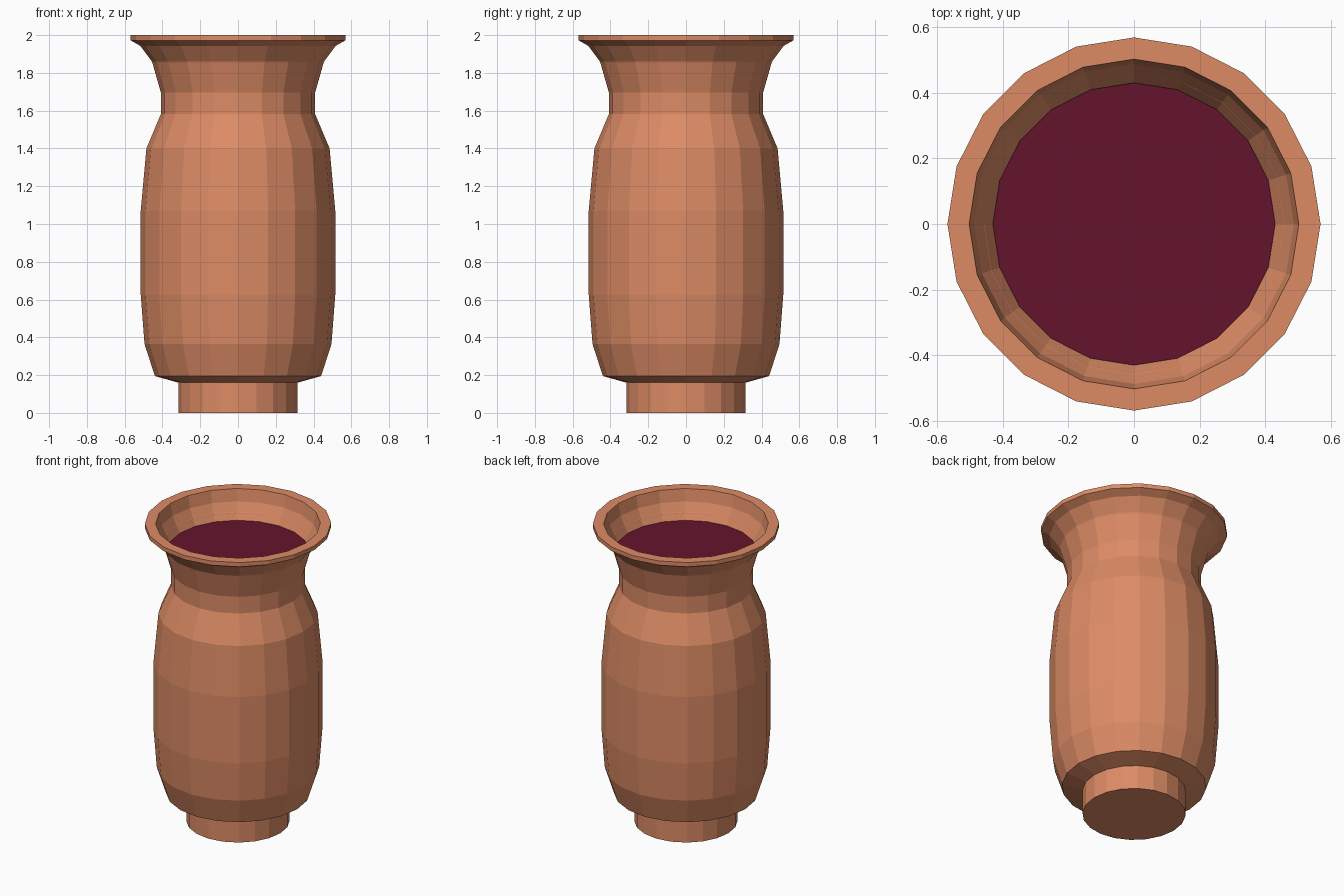
import bpy, bmesh
from math import sin, cos, tau

if "Cube" in bpy.data.objects:
    bpy.data.objects.remove(bpy.data.objects["Cube"])

SIDES = 20


def material(name, rgb):
    m = bpy.data.materials.new(name)
    m.diffuse_color = (*rgb, 1)
    m.use_nodes = True
    m.node_tree.nodes["Principled BSDF"].inputs["Base Color"].default_value = m.diffuse_color
    return m


def lathe(name, profile, mat):
    """Revolve (radius, z) points about z; radius 0 makes a pole-free cap."""
    bm = bmesh.new()
    rings = [[bm.verts.new((r * cos(tau * i / SIDES), r * sin(tau * i / SIDES), z))
              for i in range(SIDES)] for r, z in profile]
    for a, b in zip(rings, rings[1:]):
        for i in range(SIDES):
            j = (i + 1) % SIDES
            bm.faces.new((a[i], a[j], b[j], b[i]))
    bm.faces.new(rings[0][::-1])
    if len(rings) > 1:
        bm.faces.new(rings[-1])
    else:
        bm.faces[:] [0].normal_flip()
    me = bpy.data.meshes.new(name)
    bm.to_mesh(me)
    bm.free()
    me.materials.append(mat)
    ob = bpy.data.objects.new(name, me)
    bpy.context.collection.objects.link(ob)
    return ob


clay = material("clay", (0.72, 0.26, 0.13))
wine = material("wine", (0.13, 0.007, 0.026))

# Vessel: foot, belly, neck, flared lip, then down the inside to the liquid
lathe("vase", [
    (0.315, 0), (0.315, 0.16), (0.44, 0.195), (0.495, 0.365), (0.515, 0.625),
    (0.515, 1.07), (0.485, 1.40), (0.408, 1.583), (0.408, 1.695),
    (0.455, 1.86), (0.517, 1.943), (0.568, 1.972), (0.568, 2.0),
    (0.502, 2.0), (0.487, 1.92), (0.43, 1.81),
], clay)

# Liquid surface
lathe("liquid", [(0.43, 1.82)], wine)
